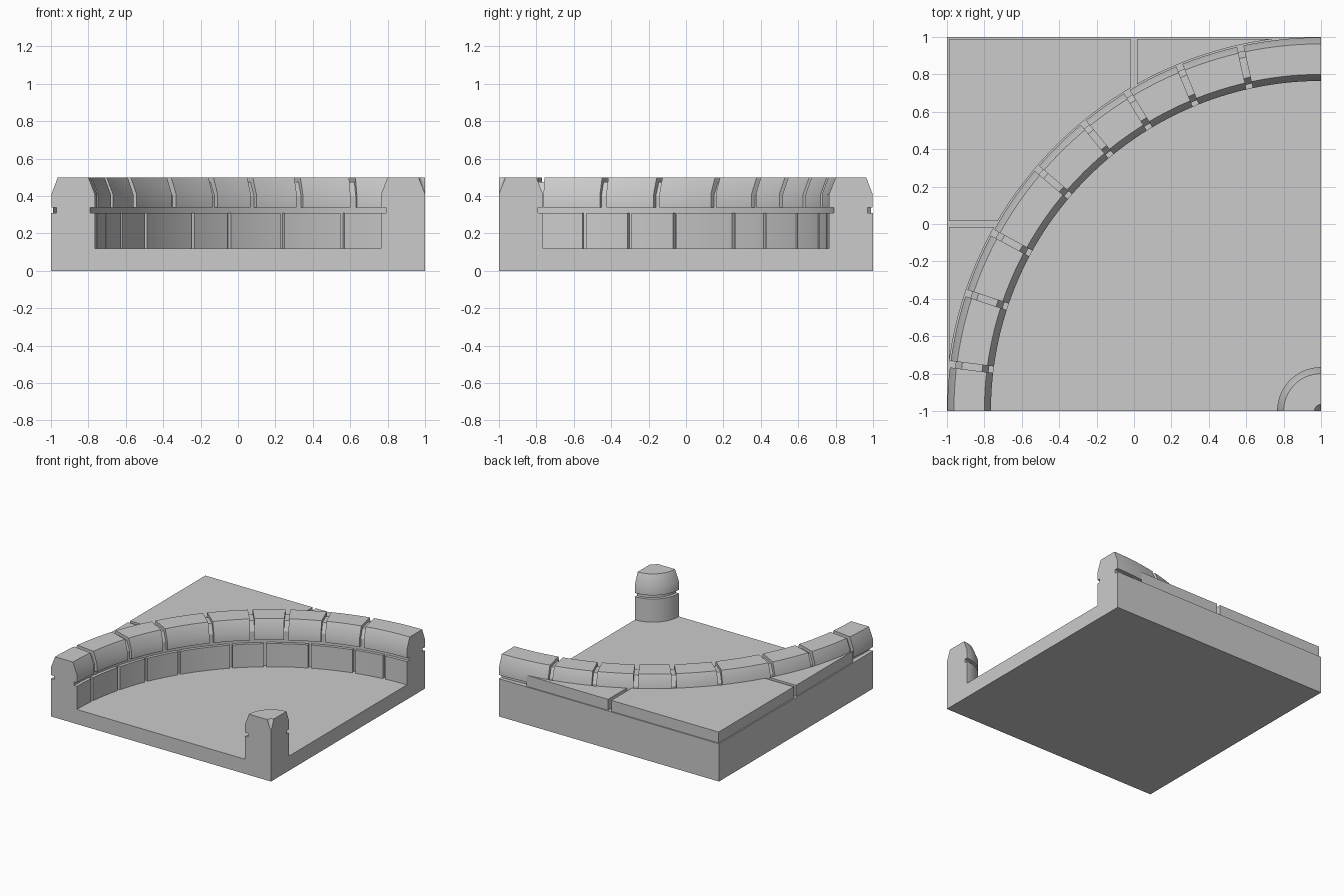
import bpy, bmesh
from math import sin, cos, asin, acos, pi, radians, ceil

cube = bpy.data.objects.get("Cube")
if cube:
    bpy.data.objects.remove(cube)

stone = bpy.data.materials.new("grey_stone")
stone.use_nodes = True
grey = (0.6, 0.6, 0.6, 1)
stone.diffuse_color = grey
stone.node_tree.nodes["Principled BSDF"].inputs["Base Color"].default_value = grey

CX, CY = 1, -1                    # centre of the curved wall
INNER, OUTER = 1.765, 1.995       # wall radii
INSET = 0.025                     # depth of joints and groove
FLOOR, LEDGE, CAP, SHOULDER, TOP = 0.12, 0.31, 0.34, 0.41, 0.5
BEVEL = 0.035


def on_arc(r, a):
    return CX - r * cos(a), CY + r * sin(a)


def finish(name, bm):
    bmesh.ops.remove_doubles(bm, verts=bm.verts[:], dist=1e-5)
    bmesh.ops.dissolve_degenerate(bm, edges=bm.edges[:], dist=1e-5)
    bmesh.ops.recalc_face_normals(bm, faces=bm.faces[:])
    mesh = bpy.data.meshes.new(name)
    bm.to_mesh(mesh)
    bm.free()
    mesh.materials.append(stone)
    obj = bpy.data.objects.new(name, mesh)
    bpy.context.collection.objects.link(obj)
    bpy.ops.object.select_all(action="DESELECT")
    obj.select_set(True)
    bpy.context.view_layer.objects.active = obj
    bpy.ops.object.shade_smooth_by_angle(angle=radians(25))
    return obj


def prism(name, outline, z0, z1):
    bm = bmesh.new()
    face = bm.faces.new([bm.verts.new((x, y, z0)) for x, y in outline])
    new = bmesh.ops.extrude_face_region(bm, geom=[face])["geom"]
    for v in new:
        if isinstance(v, bmesh.types.BMVert):
            v.co.z = z1
    return finish(name, bm)


def sweep(name, profile, a0=0, a1=pi / 2, gap0=0, gap1=0, step=radians(2)):
    """Sweep an (r, z) profile around the centre; gaps trim the ends in parallel."""
    bm = bmesh.new()
    n = max(2, ceil((a1 - a0) / step))
    rings = []
    for i in range(n + 1):
        ring = []
        for r, z in profile:
            s = a0 + (asin(gap0 / r) if gap0 else 0)
            e = a1 - (asin(gap1 / r) if gap1 else 0)
            x, y = on_arc(r, s + (e - s) * i / n)
            ring.append(bm.verts.new((x, y, z)))
        rings.append(ring)
    m = len(profile)
    for a, b in zip(rings, rings[1:]):
        for j in range(m):
            k = (j + 1) % m
            bm.faces.new((a[j], a[k], b[k], b[j]))
    bm.faces.new(rings[0])
    bm.faces.new(rings[-1])
    return finish(name, bm)


def blocks(name, profile, joints, gap):
    cuts = [0] + [radians(j) for j in joints] + [pi / 2]
    for i in range(len(cuts) - 1):
        first, last = i == 0, i == len(cuts) - 2
        sweep(f"{name}_{i + 1}", profile, cuts[i], cuts[i + 1],
              0 if first else gap / 2, 0 if last else gap / 2)


def arc_points(r, a0, a1, n):
    return [on_arc(r, a0 + (a1 - a0) * i / n) for i in range(n + 1)]


def coping(r0, r1, bottom, shoulder, top):
    return [(r0, bottom), (r0, shoulder), (r0 + BEVEL, top),
            (r1 - BEVEL, top), (r1, shoulder), (r1, bottom)]


# Floor and the raised ground behind the wall
prism("floor_base", [(-1, -1), (1, -1), (1, 1), (-1, 1)], 0, FLOOR)
prism("raised_ground", arc_points(INNER + INSET, 0, pi / 2, 45)
      + [(1, 1), (-1, 1), (-1, -1)], FLOOR, LEDGE)

# Lower facing blocks of the wall
facing = [(INNER, FLOOR), (INNER, LEDGE),
          (INNER + INSET, LEDGE), (INNER + INSET, FLOOR)]
blocks("lower_block", facing, (6, 15, 23.3, 32.2, 45.3, 53.6, 64.4, 75.5, 83.5), 0.022)

# Recessed core and coping blocks on top
sweep("wall_core", coping(INNER + INSET, OUTER - INSET, LEDGE,
                          SHOULDER - 0.01, TOP - INSET))
blocks("coping_block", coping(INNER, OUTER + 0.003, CAP, SHOULDER, TOP),
       (7.2, 18.4, 28.5, 40.5, 50.5, 58.7, 67.7, 77.5), 0.035)

# Paving slabs outside the wall
R, EDGE, SEAM, SLAB_TOP = 2.005, 0.99, 0.015, 0.4
near = acos((1 + SEAM) / R)
prism("corner_slab", arc_points(R, pi / 2 - near, near, 16)
      + [(-SEAM, EDGE), (-EDGE, EDGE), (-EDGE, SEAM)], LEDGE, SLAB_TOP)
side = arc_points(R, acos((1 - SEAM) / R), asin((1 + EDGE) / R), 16) + [(SEAM, EDGE)]
prism("back_slab", side, LEDGE, SLAB_TOP)
prism("side_slab", [(-y, -x) for x, y in side], LEDGE, SLAB_TOP)

# Quarter round corner post with a groove and bevelled cap
P = 0.235
sweep("corner_post", [(0, FLOOR), (P, FLOOR), (P, LEDGE), (P - INSET, LEDGE),
                      (P - INSET, CAP), (P, CAP), (P, SHOULDER), (P - BEVEL, TOP),
                      (BEVEL, TOP), (0, SHOULDER)], step=radians(6))
